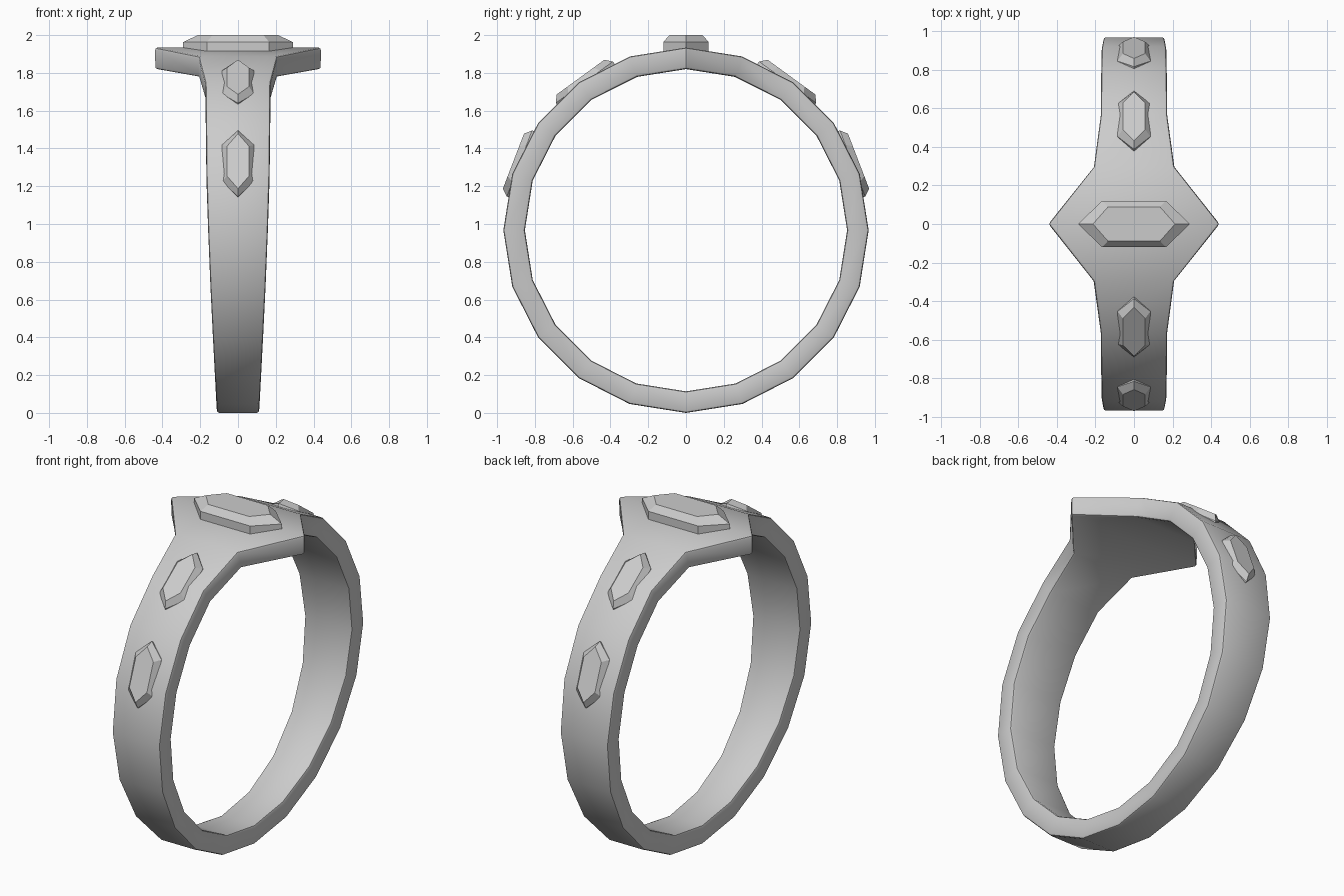
import bpy, bmesh, math
from mathutils import Matrix, Vector

if "Cube" in bpy.data.objects:
    bpy.data.objects.remove(bpy.data.objects["Cube"])

CZ, R_OUT, R_IN, N = 0.967, 0.967, 0.853, 20
# half width of the band at each 18 degree step, from the top down to the bottom
HALF = [0.443, 0.208, 0.172, 0.17, 0.167, 0.158, 0.146, 0.133, 0.122, 0.115, 0.112]


def finish(name, bm, angle):
    bmesh.ops.recalc_face_normals(bm, faces=bm.faces)
    me = bpy.data.meshes.new(name)
    bm.to_mesh(me)
    bm.free()
    ob = bpy.data.objects.new(name, me)
    bpy.context.collection.objects.link(ob)
    bpy.ops.object.select_all(action='DESELECT')
    ob.select_set(True)
    bpy.context.view_layer.objects.active = ob
    bpy.ops.object.shade_smooth_by_angle(angle=math.radians(angle))
    return ob


# Band: rectangular section swept round a 20-sided ring, flaring at the top
bm = bmesh.new()
rings = []
for i in range(N):
    a = 2 * math.pi * i / N
    w = HALF[min(i, N - i)]
    rings.append([bm.verts.new((x, r * math.sin(a), CZ + r * math.cos(a)))
                  for x, r in ((-w, R_OUT), (w, R_OUT), (w, R_IN), (-w, R_IN))])
for i in range(N):
    p, q = rings[i], rings[(i + 1) % N]
    for k in range(4):
        bm.faces.new((p[k], p[(k + 1) % 4], q[(k + 1) % 4], q[k]))
bmesh.ops.recalc_face_normals(bm, faces=bm.faces)
edges = [e for e in bm.edges if e.calc_face_angle(0) > math.radians(60)]
bmesh.ops.bevel(bm, geom=edges, offset=0.013, segments=2, profile=0.5, affect='EDGES')
finish("ring_band", bm, 35)


def gem(name, girdle, table, heights, matrix):
    """Long hexagonal gem along local y; girdle/table = (half width, corner, tip)."""
    bm = bmesh.new()
    loops = []
    for (w, c, t), z in zip((girdle, girdle, table), heights):
        pts = ((0, t), (w, c), (w, -c), (0, -t), (-w, -c), (-w, c))
        loops.append([bm.verts.new(matrix @ Vector((x, y, z))) for x, y in pts])
    for a, b in zip(loops, loops[1:]):
        for k in range(6):
            bm.faces.new((a[k], a[(k + 1) % 6], b[(k + 1) % 6], b[k]))
    bm.faces.new(loops[0])
    bm.faces.new(loops[-1])
    finish(name, bm, 5)


# Large gem on the top plate, lying across the ring
gem("centre_gem", (0.12, 0.165, 0.29), (0.088, 0.135, 0.213), (1.89, 1.963, 2.0),
    Matrix.Rotation(math.pi / 2, 4, 'Z'))

# Two smaller gems on each shoulder
for side, s in (("front", 1), ("back", -1)):
    for label, deg, shift in (("upper", 36, 0.025), ("lower", 69, 0.014)):
        m = (Matrix.Translation((0, 0, CZ))
             @ Matrix.Rotation(math.radians(deg) * s, 4, 'X')
             @ Matrix.Translation((0, shift * s, 0)))
        gem(f"{side}_{label}_gem", (0.085, 0.105, 0.187), (0.058, 0.085, 0.156),
            (0.91, 0.95, 0.984), m)
